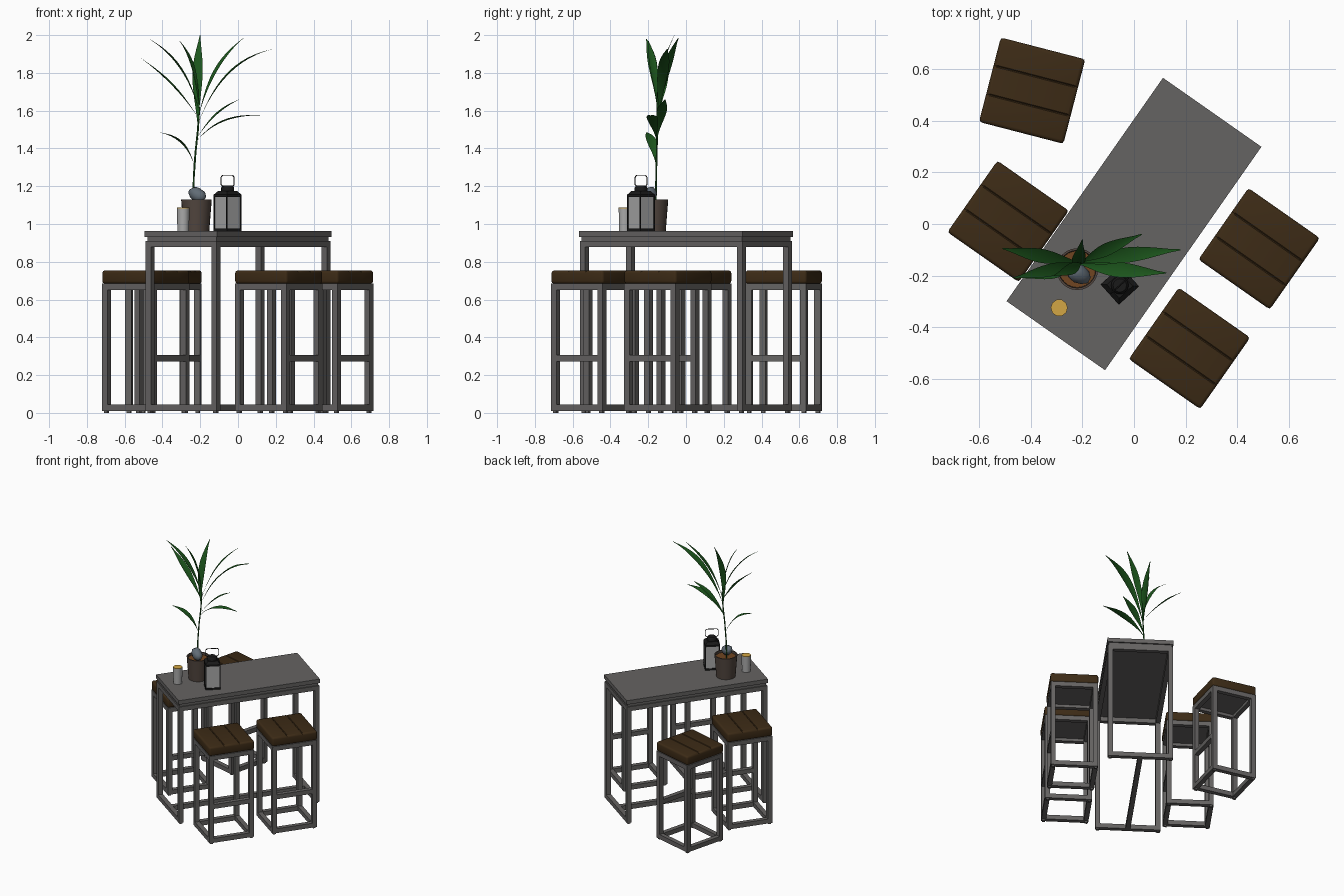
import bpy, bmesh, random
from math import radians, pi, sin, cos
from mathutils import Vector, Matrix

if "Cube" in bpy.data.objects:
    bpy.data.objects.remove(bpy.data.objects["Cube"])

random.seed(3)
ROT = radians(-35)
TOP = 0.963  # table top height


def mat(name, r, g, b):
    m = bpy.data.materials.new(name)
    m.diffuse_color = (r, g, b, 1)
    m.use_nodes = True
    m.node_tree.nodes["Principled BSDF"].inputs["Base Color"].default_value = m.diffuse_color
    return m


METAL = mat("metal", .13, .125, .122)
SEAT = mat("brown_leather", .046, .024, .008)
LEAF = mat("leaf_green", .012, .095, .012)
POT = mat("pot_brown", .085, .062, .05)
SOIL = mat("soil", .16, .06, .015)
STONE = mat("blue_grey_stone", .12, .15, .18)
BLACK = mat("black", .01, .01, .01)
WAX = mat("wax", .65, .38, .06)
GLASS = mat("glass", .4, .4, .4)


def finish(bm, name, m, loc=(0, 0, 0), rot=0, smooth=False):
    bmesh.ops.recalc_face_normals(bm, faces=bm.faces)
    me = bpy.data.meshes.new(name)
    bm.to_mesh(me)
    bm.free()
    me.materials.append(m)
    ob = bpy.data.objects.new(name, me)
    bpy.context.collection.objects.link(ob)
    ob.location = loc
    ob.rotation_euler.z = rot
    if smooth:
        bpy.ops.object.select_all(action='DESELECT')
        ob.select_set(True)
        bpy.context.view_layer.objects.active = ob
        bpy.ops.object.shade_smooth_by_angle(angle=radians(40))
    return ob


def box(bm, c, s):
    return bmesh.ops.create_cube(bm, size=1, matrix=Matrix.Translation(c) @ Matrix.Diagonal((*s, 1)))


def lathe(name, prof, n, m, loc, rot=0, smooth=True):
    """Spin an (r, z) profile into n sides; ends are capped."""
    bm = bmesh.new()
    rings = [[bm.verts.new((r * cos(2 * pi * i / n), r * sin(2 * pi * i / n), z)) for i in range(n)]
             for r, z in prof]
    for a, b in zip(rings, rings[1:]):
        for i in range(n):
            j = (i + 1) % n
            bm.faces.new((a[i], a[j], b[j], b[i]))
    bm.faces.new(rings[0])
    bm.faces.new(rings[-1])
    return finish(bm, name, m, loc, rot, smooth)


def tube(name, pts, r, m, loc=(0, 0, 0), rot=0, cyclic=False):
    cu = bpy.data.curves.new(name, 'CURVE')
    cu.dimensions = '3D'
    cu.bevel_depth = r
    cu.bevel_resolution = 1
    cu.use_fill_caps = True
    sp = cu.splines.new('POLY')
    sp.points.add(len(pts) - 1)
    for p, q in zip(sp.points, pts):
        p.co = (*q, 1)
    sp.use_cyclic_u = cyclic
    cu.materials.append(m)
    ob = bpy.data.objects.new(name, cu)
    bpy.context.collection.objects.link(ob)
    ob.location = loc
    ob.rotation_euler.z = rot


def frame(bm, lx, ly, top, w, ring_x=(), ring_y=()):
    """Four legs with feet; ring_x / ring_y give heights of rails along x / y."""
    hx, hy = (lx - w) / 2, (ly - w) / 2
    for sx in (-1, 1):
        for sy in (-1, 1):
            box(bm, (sx * hx, sy * hy, (top + .01) / 2), (w, w, top - .01))
            box(bm, (sx * hx, sy * hy, .006), (w * .6, w * .6, .012))
    for s in (-1, 1):
        for z in ring_x:
            box(bm, (0, s * hy, z), (lx - 2 * w, w, w))
        for z in ring_y:
            box(bm, (s * hx, 0, z), (w, ly - 2 * w, w))


# Table: frame, floor stretcher, sub board and slab
W = .034
bm = bmesh.new()
frame(bm, .46, 1.05, .911, W, (.894, .027), (.894,))
box(bm, (0, 0, .027), (W, 1.05 - 2 * W, W))
finish(bm, "table_frame", METAL, rot=ROT)
bm = bmesh.new()
box(bm, (0, 0, .921), (.446, 1.036, .022))
finish(bm, "table_sub_board", METAL, rot=ROT)
bm = bmesh.new()
box(bm, (0, 0, TOP - .0155), (.466, 1.057, .031))
finish(bm, "table_slab", METAL, rot=ROT)


# Stools
def stool(i, x, y, deg):
    a = radians(deg)
    bm = bmesh.new()
    frame(bm, .333, .333, .684, W, (.667, .027), (.667, .027))
    box(bm, (.333 / 2 - W / 2, 0, .29), (W, .333 - 2 * W, W))
    box(bm, (0, 0, .677), (.27, .27, .01))
    finish(bm, f"stool_frame_{i}", METAL, (x, y, 0), a)
    # cushion with two sewn grooves
    bm = bmesh.new()
    box(bm, (0, 0, .719), (.338, .338, .07))
    bmesh.ops.bevel(bm, geom=bm.edges[:], offset=.014, segments=3, profile=.5, affect='EDGES')
    for g in (-.057, .057):
        for d in (-.004, 0, .004):
            bmesh.ops.bisect_plane(bm, geom=bm.verts[:] + bm.edges[:] + bm.faces[:],
                                   plane_co=(0, g + d, 0), plane_no=(0, 1, 0))
    for v in bm.verts:
        if abs(abs(v.co.y) - .057) < 1e-4 and v.co.z > .75:
            v.co.z -= .004
    finish(bm, f"stool_seat_{i}", SEAT, (x, y, 0), a, True)


for i, s in enumerate([(-.395, .517, -14.5), (-.488, .01, -35), (.485, -.096, -35), (.215, -.482, -35)]):
    stool(i + 1, *s)

# Plant pot, soil and stone
P = (-.22, -.175, TOP)
lathe("plant_pot", [(.068, 0), (.081, .167), (.073, .167), (.071, .14)], 24, POT, P)
lathe("soil", [(.071, .135), (.071, .15)], 24, SOIL, P)
bm = bmesh.new()
bmesh.ops.create_icosphere(bm, subdivisions=2, radius=1)
for v in bm.verts:
    k = random.uniform(.92, 1.06)
    v.co = Vector((v.co.x * .05, v.co.y * .037, v.co.z * .04 - v.co.x * .012)) * k
finish(bm, "stone", STONE, (-.215, -.195, 1.155), radians(-30), True)

# Plant stem
tube("plant_stem", [(-.237, -.16, 1.1), (-.234, -.158, 1.25), (-.225, -.155, 1.38), (-.212, -.152, 1.5),
                    (-.205, -.15, 1.62)], .005, LEAF)


def leaf(i, base, ctrl, tip, w, side=None):
    """Folded blade along a quadratic curve, narrow at both ends."""
    b, c, t = Vector(base), Vector(ctrl), Vector(tip)
    side = Vector(side) if side else Vector((t.y - b.y, b.x - t.x, 0)).normalized()
    bm = bmesh.new()
    n, prev = 12, None
    for k in range(n + 1):
        u = k / n
        p = b * (1 - u) ** 2 + c * 2 * u * (1 - u) + t * u * u
        d = ((c - b) * (1 - u) + (t - c) * u).normalized()
        h = .002 + w / 2 * max(0, sin(pi * u ** 1.2)) ** 1.4
        up = side.cross(d) * h * .25
        row = [bm.verts.new(q) for q in (p - side * h + up, p, p + side * h + up)]
        if prev:
            for j in (0, 1):
                bm.faces.new((prev[j], prev[j + 1], row[j + 1], row[j]))
        prev = row
    finish(bm, f"leaf_{i}", LEAF, smooth=True)


for i, l in enumerate([
    ((-.208, -.15, 1.56), (-.33, -.13, 1.74), (-.51, -.095, 1.875), .05),
    ((-.206, -.15, 1.6), (-.28, -.17, 1.86), (-.47, -.21, 1.98), .045),
    ((-.206, -.15, 1.6), (-.22, -.17, 1.85), (-.31, -.2, 1.97), .04),
    ((-.21, -.15, 1.5), (-.225, -.17, 1.78), (-.2, -.06, 2.0), .05, (1, 0, 0)),
    ((-.206, -.15, 1.58), (-.14, -.11, 1.84), (.03, -.04, 1.985), .045),
    ((-.208, -.15, 1.54), (-.08, -.12, 1.86), (.18, -.1, 1.925), .055),
    ((-.215, -.152, 1.46), (-.12, -.13, 1.6), (.01, -.11, 1.66), .05),
    ((-.218, -.153, 1.44), (-.1, -.18, 1.58), (.125, -.19, 1.575), .055),
    ((-.231, -.157, 1.31), (-.28, -.18, 1.46), (-.42, -.21, 1.485), .05),
]):
    leaf(i + 1, *l)

# Candle in a glass
C = (-.29, -.325, TOP)
lathe("candle_glass", [(.031, 0), (.033, .12)], 10, GLASS, C)
lathe("candle_wax", [(.033, .12), (.033, .124)], 10, WAX, C)

# Lantern
L, A, S = (-.055, -.238, TOP), radians(42), .1
bm = bmesh.new()
box(bm, (0, 0, .098), (S - .006, S - .006, .18))
finish(bm, "lantern_glass", GLASS, L, A)
bm = bmesh.new()
for z in (.006, .186):
    box(bm, (0, 0, z), (S + .006, S + .006, .012))
for sx in (-1, 1):
    for sy in (-1, 1):
        box(bm, (sx * S / 2, sy * S / 2, .096), (.006, .006, .18))
finish(bm, "lantern_frame", BLACK, L, A)
lathe("lantern_roof", [(.074, .192), (.05, .212)], 4, BLACK, L, A + pi / 4, False)
lathe("lantern_cap", [(.034, .21), (.034, .23), (.026, .24)], 16, BLACK, L)
tube("lantern_handle", [(-.036, 0, .236), (.036, 0, .236), (.046, 0, .245), (.046, 0, .285), (.036, 0, .295),
                        (-.036, 0, .295), (-.046, 0, .285), (-.046, 0, .245)], .003, BLACK, L, A, True)
